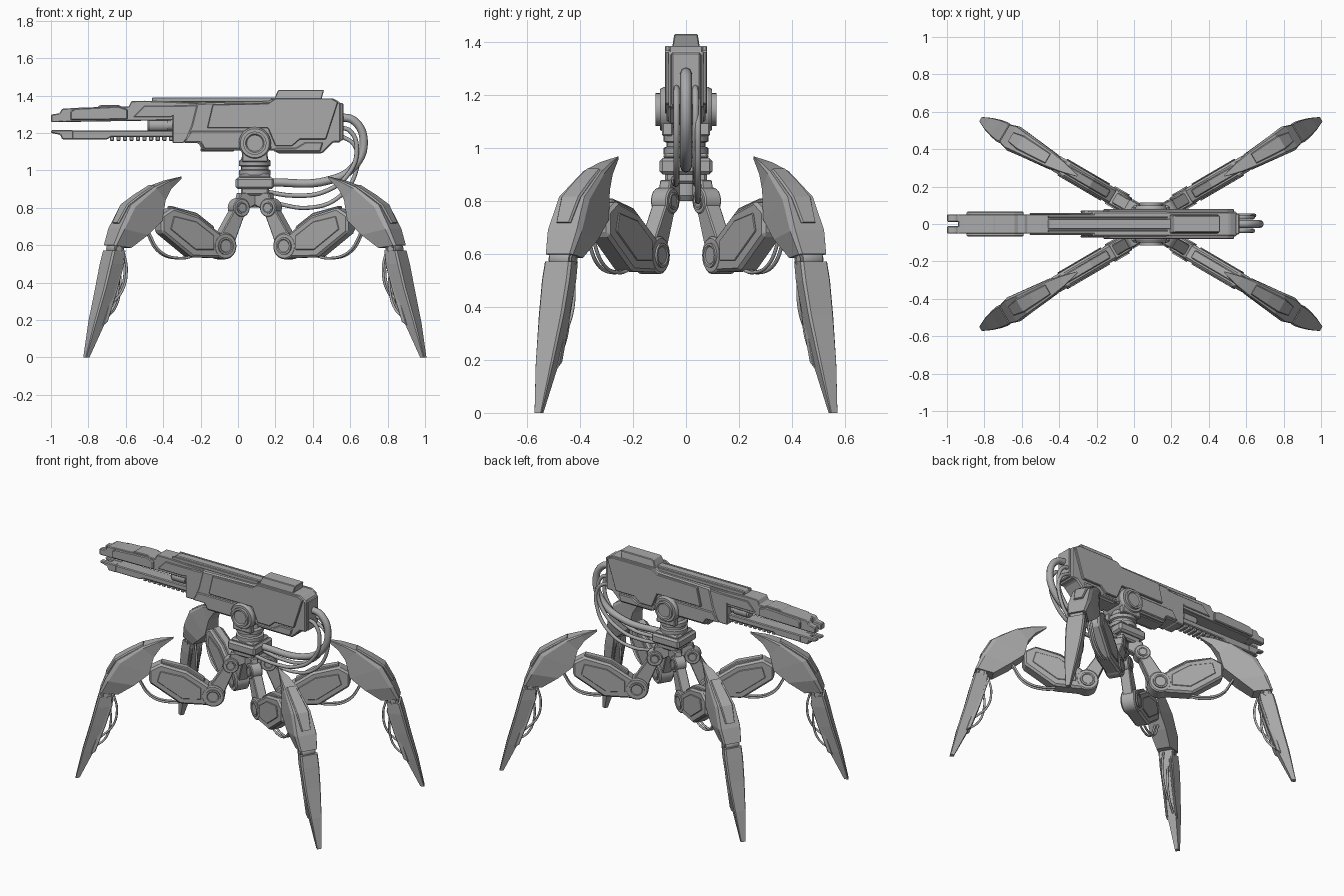
import bpy, bmesh, math
from mathutils import Matrix, Vector

grey = bpy.data.materials.new("grey metal")
grey.diffuse_color = (0.4, 0.4, 0.4, 1)
I = Matrix.Identity(4)
CX = 0.09  # centre line of the turret


def smooth(ob, angle):
    bpy.ops.object.select_all(action='DESELECT')
    ob.select_set(True)
    bpy.context.view_layer.objects.active = ob
    bpy.ops.object.shade_smooth_by_angle(angle=math.radians(angle))


def loft(name, rings, M=I, bevel=0.0):
    """Skin a list of equal-length rings and cap both ends."""
    bm = bmesh.new()
    vs = [[bm.verts.new(p) for p in r] for r in rings]
    n = len(rings[0])
    for a, b in zip(vs, vs[1:]):
        for i in range(n):
            bm.faces.new((a[i], a[(i + 1) % n], b[(i + 1) % n], b[i]))
    bm.faces.new(vs[0])
    bm.faces.new(vs[-1])
    bmesh.ops.recalc_face_normals(bm, faces=bm.faces)
    me = bpy.data.meshes.new(name)
    bm.to_mesh(me)
    bm.free()
    me.transform(M)
    me.materials.append(grey)
    ob = bpy.data.objects.new(name, me)
    bpy.context.collection.objects.link(ob)
    if bevel:
        b = ob.modifiers.new("bevel", "BEVEL")
        b.width, b.segments, b.limit_method = bevel, 1, 'ANGLE'
    return ob


def slab(name, pts, y0, y1, M=I, bevel=0.005):
    """Extrude an (x, z) outline from y0 to y1."""
    return loft(name, [[(x, y, z) for x, z in pts] for y in (y0, y1)], M, bevel)


def box(name, x0, x1, hy, z0, z1, M=I, bevel=0.005):
    return slab(name, [(x0, z0), (x1, z0), (x1, z1), (x0, z1)], -hy, hy, M, bevel)


def turned(name, prof, M=I, n=28):
    """Revolve (radius, height) points about the local z axis."""
    rings = [[(r * math.cos(2 * math.pi * i / n), r * math.sin(2 * math.pi * i / n), h)
              for i in range(n)] for r, h in prof]
    smooth(loft(name, rings, M), 30)


def cross_pin(name, x, z, r, hw, M=I, hub=0.65):
    """Joint disc lying across the part, with stepped round caps on both ends."""
    T = M @ Matrix.Translation((x, 0, z)) @ Matrix.Rotation(math.pi / 2, 4, 'X')
    c = hw * 0.85
    half = [(r * hub * 0.7, hw * 0.93), (r * hub * 0.8, hw), (r * hub, hw), (r * hub, c),
            (r * 0.9, c), (r, c * 0.85)]
    turned(name, [(a, -h) for a, h in half] + half[::-1], T)


def tube(name, pts, rad, M=I):
    cu = bpy.data.curves.new(name, 'CURVE')
    cu.dimensions, cu.bevel_depth, cu.bevel_resolution = '3D', rad, 2
    cu.resolution_u, cu.use_fill_caps = 8, True
    sp = cu.splines.new('BEZIER')
    sp.bezier_points.add(len(pts) - 1)
    for b, p in zip(sp.bezier_points, pts):
        b.co = M @ Vector(p)
        b.handle_left_type = b.handle_right_type = 'AUTO'
    cu.materials.append(grey)
    ob = bpy.data.objects.new(name, cu)
    bpy.context.collection.objects.link(ob)
    bpy.ops.object.select_all(action='DESELECT')
    ob.select_set(True)
    bpy.context.view_layer.objects.active = ob
    bpy.ops.object.convert(target='MESH')


def limb(name, secs, M, bevel=0.0):
    """Armoured limb: sections of outer r, z, inner r, z and half width."""
    rings = []
    for ro, zo, ri, zi, w in secs:
        o, i = Vector((ro, 0, zo)), Vector((ri, 0, zi))
        m = o.lerp(i, 0.12)
        rings.append([p + Vector((0, s * w * k, 0)) for p, s, k in
                      ((o, 1, .86), (m, 1, 1), (i, 1, .72), (i, -1, .72), (m, -1, 1), (o, -1, .86))])
    loft(name, rings, M, bevel)


def leg(M):
    # hip and knee joints with the link between them
    cross_pin("hip_joint", 0.10, 0.80, 0.05, 0.042, M)
    slab("hip_bracket", [(0.0, 0.88), (0.10, 0.88), (0.12, 0.81), (0.075, 0.78), (0.0, 0.82)], -.024, .024, M)
    slab("hip_link", [(0.07, 0.785), (0.13, 0.81), (0.245, 0.63), (0.155, 0.58)], -.032, .032, M)
    cross_pin("knee_joint", 0.208, 0.595, 0.071, 0.054, M)
    # thigh with a raised armour panel on each side
    slab("thigh", [(.20, .53), (.41, .535), (.60, .67), (.60, .76), (.53, .80), (.37, .755), (.23, .66)],
         -.045, .045, M, .012)
    for s in (-1, 1):
        slab("thigh_panel", [(.28, .575), (.395, .575), (.55, .685), (.53, .755), (.39, .725), (.28, .65)],
             s * .045, s * .052, M, .003)
    slab("thigh_ridge", [(.26, .67), (.37, .74), (.53, .785), (.53, .81), (.37, .772), (.265, .70)],
         -.024, .024, M)
    # hooked shin armour
    limb("shin_claw", [(.455, .967, .455, .957, .004), (.55, .945, .53, .90, .03), (.645, .912, .572, .84, .047),
                       (.80, .815, .60, .73, .064), (.87, .69, .69, .655, .073), (.905, .60, .79, .585, .06)], M)
    limb("shin_plate", [(.64, .922, .62, .87, .03), (.735, .868, .70, .81, .037), (.812, .817, .76, .78, .041),
                        (.868, .72, .80, .70, .03)], M)
    # ankle and pointed foot
    cross_pin("ankle_joint", 0.865, 0.58, 0.034, 0.05, M)
    limb("foot_spike", [(.91, .572, .825, .572, .058), (.93, .50, .84, .50, .06), (.962, .37, .885, .36, .054),
                        (1.012, .19, .94, .19, .038), (1.055, 0, 1.03, 0, .015)], M)
    for s in (-1, 1):
        slab("foot_fin", [(.835, .57), (.86, .54), (.905, .35), (.96, .17), (.93, .19), (.87, .36), (.825, .51)],
             s * .024, s * .036, M, .003)
    # hoses under the thigh and behind the foot
    for s in (-1, 1):
        tube("thigh_hose", [(.31, s * .01, .57), (.38, s * .012, .545), (.47, s * .012, .53),
                            (.59, s * .012, .565), (.67, s * .01, .68)], .007, M)
    tube("foot_hose", [(.82, .01, .57), (.80, .01, .47), (.825, .01, .36), (.90, .01, .28)], .007, M)
    tube("foot_hose_low", [(.845, -.01, .48), (.84, -.01, .37), (.875, -.01, .26), (.945, -.01, .20)], .007, M)


# four legs, splayed from two mounts either side of the centre line
for sx in (0, 1):
    for sy in (1, -1):
        a = sy * math.radians(30.3)
        leg(Matrix.Translation((CX, sy * .028, 0)) @ Matrix.Rotation(math.pi - a if sx else a, 4, 'Z'))

# turret base and neck
P = Matrix.Translation((CX, 0, 0))
box("base_lower", -.075, .075, .08, .865, .91, P, .01)
box("base_block", -.103, .103, .10, .90, .962, P, .012)
box("base_cap", -.085, .085, .085, .955, .98, P, .01)
turned("neck", [(.085, .975), (.085, 1.0), (.073, 1.005), (.073, 1.02), (.085, 1.025), (.085, 1.05),
                (.072, 1.06), (.06, 1.12)], P)
turned("base_hub", [(.035, .80), (.05, .82), (.05, .87)], P)
cross_pin("trunnion", CX, 1.145, .086, .115, I, .72)
for s in (-1, 1):
    slab("yoke_arm", [(.02, 1.045), (.16, 1.045), (.155, 1.14), (.025, 1.14)], s * .05, s * .09)

# gun receiver
slab("receiver", [(-.29, 1.145), (-.21, 1.145), (-.19, 1.105), (.20, 1.105), (.21, 1.09), (.45, 1.09), (.51, 1.15),
                  (.55, 1.15), (.55, 1.36), (.51, 1.385), (.20, 1.385), (.16, 1.37), (-.22, 1.36), (-.25, 1.24)],
     -.066, .066, I, .008)
for s in (-1, 1):
    slab("side_armour", [(-.165, 1.225), (-.135, 1.353), (.16, 1.358), (.20, 1.385), (.50, 1.385), (.535, 1.365),
                         (.47, 1.165), (.33, 1.165), (.29, 1.13), (.20, 1.13), (.16, 1.225)],
         s * .06, s * .08, I, .004)
    slab("lower_armour", [(-.29, 1.15), (-.25, 1.21), (.15, 1.21), (.18, 1.115), (-.18, 1.115), (-.20, 1.15)],
         s * .06, s * .073)
    slab("corner_plate", [(.19, 1.10), (.44, 1.10), (.455, 1.15), (.36, 1.15), (.31, 1.12), (.20, 1.12)],
         s * .06, s * .074)
    box("top_strip", -.46, .18, .006, 1.365, 1.388, Matrix.Translation((0, s * .038, 0)), .002)
box("rear_panel", .53, .563, .055, 1.16, 1.36)
loft("top_hump", [[(.19, -.053, 1.375), (.445, -.053, 1.375), (.445, .053, 1.375), (.19, .053, 1.375)],
                  [(.215, -.044, 1.43), (.46, -.044, 1.43), (.46, .044, 1.43), (.215, .044, 1.43)]], I, .004)
slab("top_rail", [(-.47, 1.35), (-.45, 1.39), (.20, 1.39), (.20, 1.35)], -.028, .028)
box("belly_plate", -.20, -.02, .045, 1.10, 1.12)

# upper barrel shroud, stepped towards the muzzle
slab("shroud_rear", [(-.35, 1.145), (-.29, 1.145), (-.23, 1.23), (-.20, 1.35), (-.35, 1.345)], -.06, .06)
slab("shroud", [(-.94, 1.258), (-.34, 1.268), (-.20, 1.28), (-.20, 1.36), (-.50, 1.372), (-.57, 1.37),
                (-.585, 1.34), (-.62, 1.34), (-.64, 1.35), (-.74, 1.348), (-.75, 1.338), (-.87, 1.334),
                (-.94, 1.328)], -.052, .052, I, .004)
slab("shroud_sleeve", [(-.895, 1.268), (-.59, 1.272), (-.59, 1.325), (-.64, 1.342), (-.87, 1.33), (-.895, 1.315)],
     -.066, .066, I, .005)
for s in (-1, 1):
    slab("shroud_plate", [(-.56, 1.285), (-.36, 1.285), (-.29, 1.32), (-.30, 1.345), (-.50, 1.345)],
         s * .05, s * .06, I, .003)
    # forked muzzle prongs above and below the bore
    slab("upper_prong", [(-1, 1.257), (-.88, 1.258), (-.88, 1.33), (-.94, 1.33), (-.955, 1.305), (-1, 1.298)],
         s * .012, s * .052)
    slab("lower_prong", [(-1, 1.215), (-.88, 1.215), (-.88, 1.165), (-.94, 1.165), (-.95, 1.19), (-1, 1.20)],
         s * .012, s * .045)

# lower rail with teeth, and the short barrel between the rails
slab("lower_rail", [(-.94, 1.165), (-.70, 1.165), (-.68, 1.178), (-.32, 1.178), (-.30, 1.213), (-.94, 1.213)],
     -.042, .042)
for i in range(10):
    box("rail_tooth", -.685 + i * .035, -.663 + i * .035, .034, 1.158, 1.185, I, .003)
turned("inner_barrel", [(.025, 0), (.033, .01), (.033, .11), (.026, .11), (.026, .16)],
       Matrix.Translation((-.485, 0, 1.24)) @ Matrix.Rotation(math.pi / 2, 4, 'Y'))

# hoses from the rear of the gun to the base
tube("main_hose", [(.54, 0, 1.285), (.62, 0, 1.265), (.672, 0, 1.16), (.62, 0, 1.02), (.48, 0, .945), (.17, 0, .935)],
     .022)
for s in (-1, 1):
    tube("side_hose", [(.54, s * .036, 1.23), (.60, s * .036, 1.21), (.635, s * .036, 1.11), (.59, s * .036, .98),
                       (.46, s * .036, .885), (.30, s * .04, .865), (.15, s * .045, .885)], .012)
tube("low_hose", [(.54, .045, 1.19), (.625, .045, 1.13), (.63, .045, .99), (.53, .045, .85), (.38, .045, .80),
                  (.19, .045, .825)], .011)
